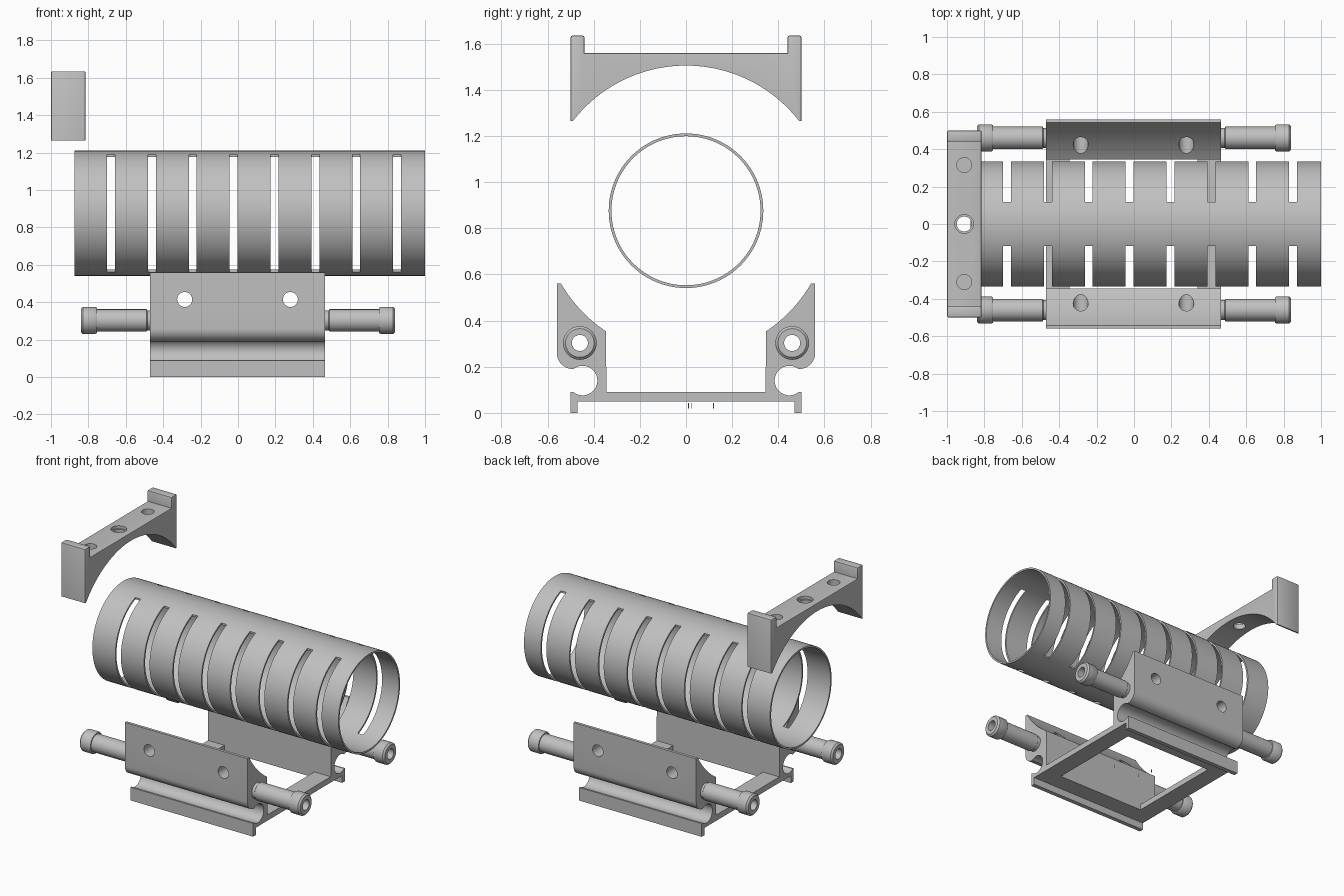
import bpy, bmesh
from math import sin, cos, pi, radians, atan2, sqrt
from mathutils import Matrix, Vector

if "Cube" in bpy.data.objects:
    bpy.data.objects.remove(bpy.data.objects["Cube"], do_unlink=True)

grey = bpy.data.materials.new("plain grey")
grey.use_nodes = True
COLOR = (0.53, 0.53, 0.53, 1)
grey.diffuse_color = COLOR
grey.node_tree.nodes["Principled BSDF"].inputs["Base Color"].default_value = COLOR

TUBE_Z = 0.876
X0, X1 = -0.47, 0.465      # ends of the base


def finish(bm, name):
    bmesh.ops.recalc_face_normals(bm, faces=bm.faces)
    me = bpy.data.meshes.new(name)
    bm.to_mesh(me)
    bm.free()
    me.materials.append(grey)
    ob = bpy.data.objects.new(name, me)
    bpy.context.collection.objects.link(ob)
    return ob


def smooth(ob):
    ob.data.shade_smooth()
    ob.data.set_sharp_from_angle(angle=radians(30))


def arc(cy, cz, r, a, b, n):
    """Points on an arc from angle a to b, in degrees."""
    angles = [radians(a + (b - a) * i / n) for i in range(n + 1)]
    return [(cy + r * cos(t), cz + r * sin(t)) for t in angles]


def extrude_x(profile, xa, xb):
    """Solid from a (y, z) outline running along x."""
    bm = bmesh.new()
    face = bm.faces.new([bm.verts.new((xa, y, z)) for y, z in profile])
    new = bmesh.ops.extrude_face_region(bm, geom=[face])["geom"]
    verts = [v for v in new if isinstance(v, bmesh.types.BMVert)]
    bmesh.ops.translate(bm, verts=verts, vec=(xb - xa, 0, 0))
    return bm


def lathe_x(profile, y, z, steps):
    """Ring solid from a closed (x, radius) outline turned about x."""
    bm = bmesh.new()
    rings = []
    for i in range(steps):
        t = 2 * pi * i / steps
        rings.append([bm.verts.new((x, y + r * cos(t), z + r * sin(t))) for x, r in profile])
    n = len(profile)
    for i, a in enumerate(rings):
        b = rings[(i + 1) % steps]
        for j in range(n):
            k = (j + 1) % n
            bm.faces.new((a[j], a[k], b[k], b[j]))
    return bm


def add_box(bm, lo, hi):
    lo, hi = Vector(lo), Vector(hi)
    size = Matrix.Diagonal((*(hi - lo), 1))
    bmesh.ops.create_cube(bm, size=1, matrix=Matrix.Translation((lo + hi) / 2) @ size)


def add_cylinder(bm, centre, r, depth, axis, steps=32):
    turn = {"x": Matrix.Rotation(pi / 2, 4, "Y"),
            "y": Matrix.Rotation(pi / 2, 4, "X"),
            "z": Matrix.Identity(4)}[axis]
    bmesh.ops.create_cone(bm, cap_ends=True, segments=steps, radius1=r, radius2=r,
                          depth=depth, matrix=Matrix.Translation(centre) @ turn)


def cut(ob, bm):
    """Subtract a cutter mesh and bake the result."""
    cutter = finish(bm, "cutter")
    cutter.hide_render = True
    mod = ob.modifiers.new("cut", "BOOLEAN")
    mod.operation, mod.solver, mod.object = "DIFFERENCE", "EXACT", cutter
    graph = bpy.context.evaluated_depsgraph_get()
    me = bpy.data.meshes.new_from_object(ob.evaluated_get(graph))
    ob.modifiers.clear()
    ob.data = me
    bpy.data.objects.remove(cutter, do_unlink=True)


# Slotted tube
tube = finish(lathe_x([(-0.875, 0.335), (1, 0.335), (1, 0.323), (-0.875, 0.323)],
                      0, TUBE_Z, 96), "slotted_tube")
slots = bmesh.new()
for i in range(8):
    x = -0.7 + 0.2185 * i
    for s in (-1, 1):
        ya, yb = sorted((s * 0.117, s * 0.4))
        add_box(slots, (x, ya, TUBE_Z - 0.4), (x + 0.042, yb, TUBE_Z + 0.4))
cut(tube, slots)
smooth(tube)

# Base jaws: saddle on top, round groove and foot lip below
a0 = 180 / pi * atan2(0.355 - TUBE_Z, 0.345)
a1 = 180 / pi * atan2(0.56 - TUBE_Z, 0.543)
jaw = arc(0, TUBE_Z, 0.627, a0, a1, 16)
jaw += [(0.56, 0.56)]
jaw += arc(0.49, 0.26, 0.07, 0, -90, 8)
jaw += arc(0.448, 0.14, 0.064, 51, 310, 28)
jaw += [(0.5, 0.09), (0.5, 0), (0.47, 0), (0.47, 0.05), (0.345, 0.05)]
for s, side in ((-1, "front"), (1, "back")):
    ob = finish(extrude_x([(s * y, z) for y, z in jaw], X0, X1), side + "_jaw")
    holes = bmesh.new()
    add_cylinder(holes, (0, s * 0.46, 0.303), 0.035, 1.2, "x")
    for x in (-0.285, 0.28):
        add_cylinder(holes, (x, s * 0.45, 0.415), 0.04, 0.4, "y")
    cut(ob, holes)
    smooth(ob)

    # Hollow bolts at both ends of the jaw
    for d, end in ((-1, "right"), (1, "left")):
        outline = [(0.46, 0.035), (0.46, 0.054), (0.485, 0.054), (0.49, 0.06),
                   (0.755, 0.06), (0.755, 0.068), (0.764, 0.073), (0.829, 0.073),
                   (0.84, 0.062), (0.84, 0.035)]
        smooth(finish(lathe_x([(d * x, r) for x, r in outline], s * 0.46, 0.303, 40),
                      f"{side}_{end}_bolt"))

# Cross bars joining the jaws, leaving an open window
for name, xa, xb in (("right_cross_bar", X0, -0.345), ("left_cross_bar", 0.34, X1)):
    bar = bmesh.new()
    add_box(bar, (xa, -0.345, 0.05), (xb, 0.345, 0.09))
    finish(bar, name)

# Tiny locating pins under the window
pins = bmesh.new()
for x, y in ((0.18, 0.01), (-0.02, 0.025), (-0.05, 0.12)):
    add_cylinder(pins, (x, y, 0.03), 0.002, 0.024, "z", 6)
finish(pins, "locating_pins")

# Upper clamp: arched block with raised end posts
CX0, CX1 = -1.0, -0.815
CX = (CX0 + CX1) / 2
post = [(0.5, 1.265), (0.5, 1.635), (0.44, 1.635), (0.44, 1.56)]
a = 180 / pi * atan2(1.265 - 0.885, 0.49)
outline = arc(0, 0.885, 0.62, 180 - a, a, 40) + post
outline += [(-y, z) for y, z in reversed(post)]
bm = extrude_x(outline, CX0, CX1)
bm.normal_update()


def on_shell(v):
    return abs(v.co.y) > 0.495 or v.co.z > 1.55


edges = [e for e in bm.edges if all(on_shell(v) for v in e.verts)
         and (abs(e.verts[0].co.x - e.verts[1].co.x) < 0.01 or e.verts[0].co.z > 1.6)]
bmesh.ops.bevel(bm, geom=edges, offset=0.008, segments=2, profile=0.5, affect="EDGES")
clamp = finish(bm, "upper_clamp")
holes = bmesh.new()
add_cylinder(holes, (CX, 0, 1.55), 0.04, 0.3, "z")
for y in (-0.31, 0.315):
    add_cylinder(holes, (CX, y, 1.55), 0.04, 0.12, "z")
cut(clamp, holes)
recess = bmesh.new()
add_cylinder(recess, (CX, 0, 1.58), 0.05, 0.08, "z")
cut(clamp, recess)
smooth(clamp)
